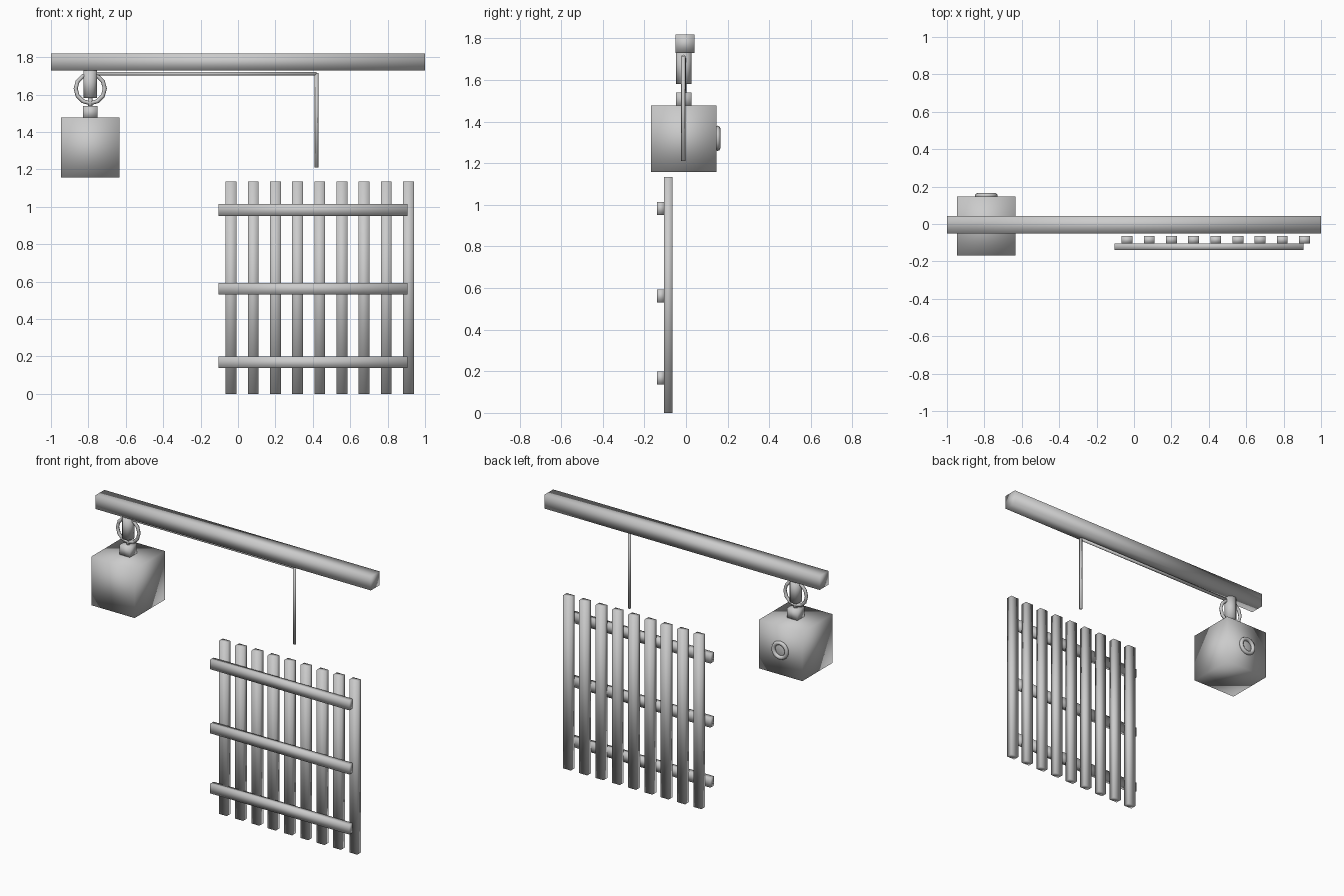
import bpy
from math import pi

if "Cube" in bpy.data.objects:
    bpy.data.objects.remove(bpy.data.objects["Cube"])

grey = bpy.data.materials.new("plain_grey")
grey.use_nodes = True
shade = (0.6, 0.6, 0.6, 1)
grey.diffuse_color = shade
grey.node_tree.nodes["Principled BSDF"].inputs["Base Color"].default_value = shade


def finish(name):
    ob = bpy.context.object
    ob.name = name
    ob.data.materials.append(grey)
    bpy.ops.object.shade_smooth()
    return ob


def box(name, x, y, z):
    """Box given as (low, high) ranges on each axis."""
    spans = (x, y, z)
    bpy.ops.mesh.primitive_cube_add(size=1, location=[sum(s) / 2 for s in spans])
    bpy.context.object.scale = [s[1] - s[0] for s in spans]
    bpy.ops.object.transform_apply(location=False, rotation=False, scale=True)
    return finish(name)


def rod(name, radius, length, loc, sides=8, rot=(0, 0, 0)):
    bpy.ops.mesh.primitive_cylinder_add(vertices=sides, radius=radius, depth=length,
                                        location=loc, rotation=rot)
    return finish(name)


def ring(name, major, minor, loc, segments, sides):
    bpy.ops.mesh.primitive_torus_add(major_radius=major, minor_radius=minor,
                                     major_segments=segments, minor_segments=sides,
                                     location=loc, rotation=(pi / 2, 0, 0))
    return finish(name)


# Overhead beam
box("beam", (-1, 1), (-0.05, 0.042), (1.73, 1.82))

# Hanging weight with its hook, ring and neck
wx, wy = -0.79, -0.01
box("weight", (wx - 0.157, wx + 0.157), (-0.168, 0.146), (1.157, 1.477))
box("weight_neck", (wx - 0.038, wx + 0.038), (-0.048, 0.027), (1.47, 1.54))
rod("neck_stem", 0.012, 0.06, (wx, wy, 1.56))
rod("hook_post", 0.037, 0.15, (wx, wy, 1.657), sides=12)
ring("hanging_ring", 0.078, 0.011, (wx, wy, 1.632), 12, 6)
ring("weight_back_ring", 0.048, 0.013, (wx, 0.152, 1.32), 16, 8)

# Rope running under the beam and dropping towards the gate
rope_x, rope_y = 0.42, -0.013
rod("rope_run", 0.01, rope_x - wx, ((rope_x + wx) / 2, rope_y, 1.712), rot=(0, pi / 2, 0))
rod("rope_drop", 0.01, 0.505, (rope_x, rope_y, 1.4625))

# Gate: upright slats with three cross rails on the front
for i in range(9):
    x = -0.037 + i * 0.1185
    box(f"gate_slat_{i + 1}", (x - 0.029, x + 0.029), (-0.105, -0.065), (0, 1.135))
for i, z in enumerate((0.168, 0.562, 0.983)):
    box(f"gate_rail_{i + 1}", (-0.105, 0.906), (-0.14, -0.103), (z - 0.031, z + 0.031))
